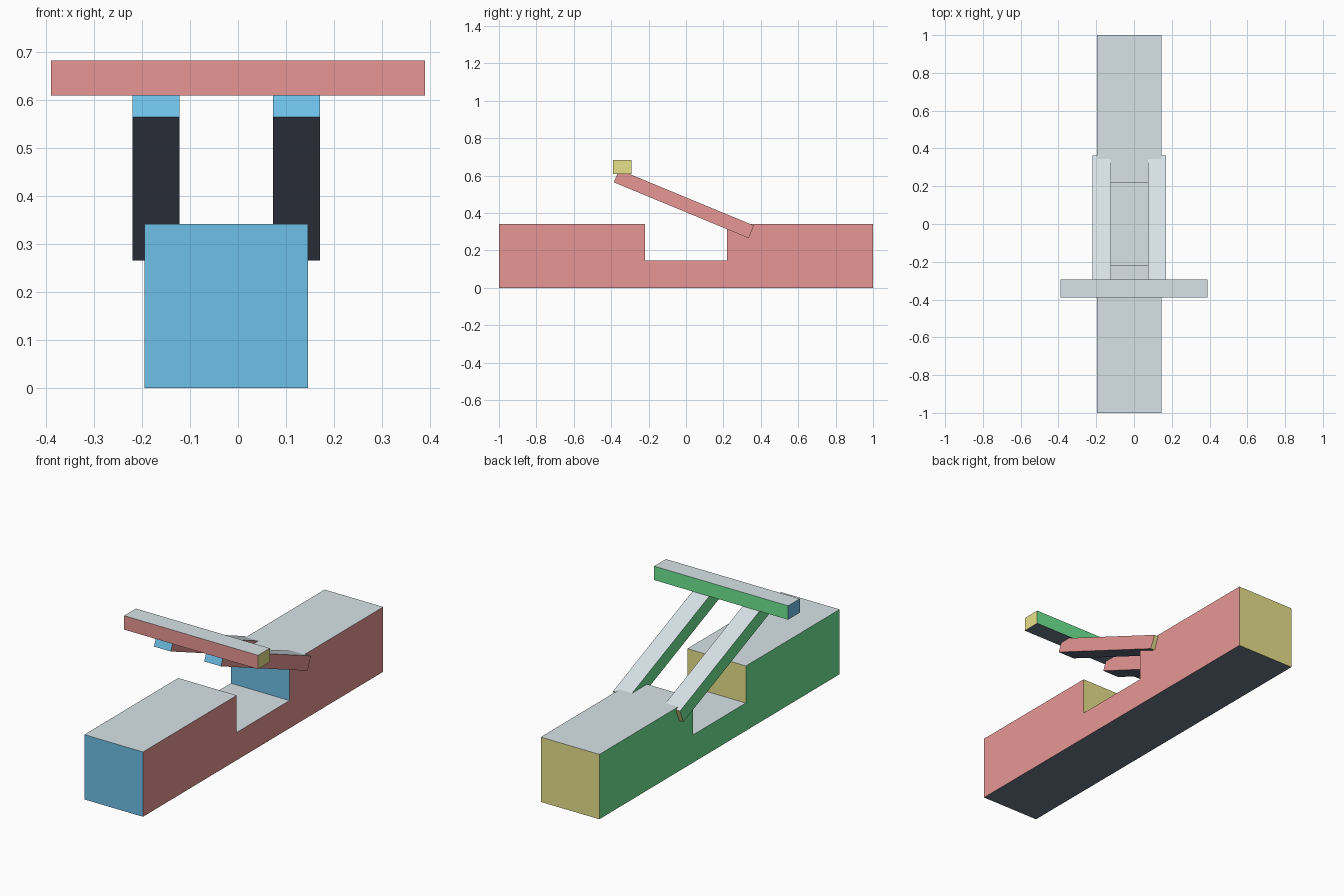
import bpy
import bmesh
from math import radians
from mathutils import Vector

if "Cube" in bpy.data.objects:
    bpy.data.objects.remove(bpy.data.objects["Cube"], do_unlink=True)

U = 2 / 41  # one modelling unit; the base is 41 units long


def linear(c):
    c /= 255
    return c / 12.92 if c <= 0.04045 else ((c + 0.055) / 1.055) ** 2.4


def make_material(name, hex_code):
    rgb = [linear(v) for v in bytes.fromhex(hex_code)]
    mat = bpy.data.materials.new(name)
    mat.use_nodes = True
    mat.diffuse_color = (*rgb, 1)
    bsdf = next(n for n in mat.node_tree.nodes if n.type == "BSDF_PRINCIPLED")
    bsdf.inputs["Base Color"].default_value = (*rgb, 1)
    return mat


# One colour for each local face direction
SIDES = [
    (Vector((1, 0, 0)), make_material("pink", "FFA7A4")),
    (Vector((-1, 0, 0)), make_material("green", "7BFFA3")),
    (Vector((0, 1, 0)), make_material("yellow", "FFF899")),
    (Vector((0, -1, 0)), make_material("sky_blue", "7BD4FF")),
    (Vector((0, 0, 1)), make_material("pale_grey", "ECF8FD")),
    (Vector((0, 0, -1)), make_material("slate", "6E788C")),
]


def add_prism(name, profile, width, location, rotation=(0, 0, 0)):
    """Extrude a (y, z) profile along x, then colour faces by local direction."""
    bm = bmesh.new()
    face = bm.faces.new([bm.verts.new((-width * U / 2, y * U, z * U)) for y, z in profile])
    ext = bmesh.ops.extrude_face_region(bm, geom=[face])
    verts = [g for g in ext["geom"] if isinstance(g, bmesh.types.BMVert)]
    bmesh.ops.translate(bm, verts=verts, vec=(width * U, 0, 0))
    bmesh.ops.recalc_face_normals(bm, faces=bm.faces[:])
    for f in bm.faces:
        f.material_index = max(range(len(SIDES)), key=lambda i: f.normal.dot(SIDES[i][0]))
    mesh = bpy.data.meshes.new(name)
    for _, mat in SIDES:
        mesh.materials.append(mat)
    bm.to_mesh(mesh)
    bm.free()
    obj = bpy.data.objects.new(name, mesh)
    obj.location = Vector(location) * U
    obj.rotation_euler = rotation
    bpy.context.collection.objects.link(obj)
    return obj


def rectangle(length, height):
    y, z = length / 2, height / 2
    return [(-y, -z), (y, -z), (y, z), (-y, z)]


# Long base with a notch across its middle
half, notch, floor, top = 20.5, 4.5, 3, 7
add_prism("notched_base",
          [(-half, 0), (half, 0), (half, top), (notch, top), (notch, floor),
           (-notch, floor), (-notch, top), (-half, top)],
          7, (-0.5, 0, 0))

# Two arms sloping up towards the front
for name, x in (("right_arm", -3.5), ("left_arm", 2.5)):
    add_prism(name, rectangle(16, 1.5), 2, (x, -0.23, 9.2), (radians(-22.5), 0, 0))

# Crossbar resting on the arm ends, turned a quarter about z
add_prism("crossbar", rectangle(16, 1.5), 2, (0, -7, 13.25), (0, 0, radians(-90)))
